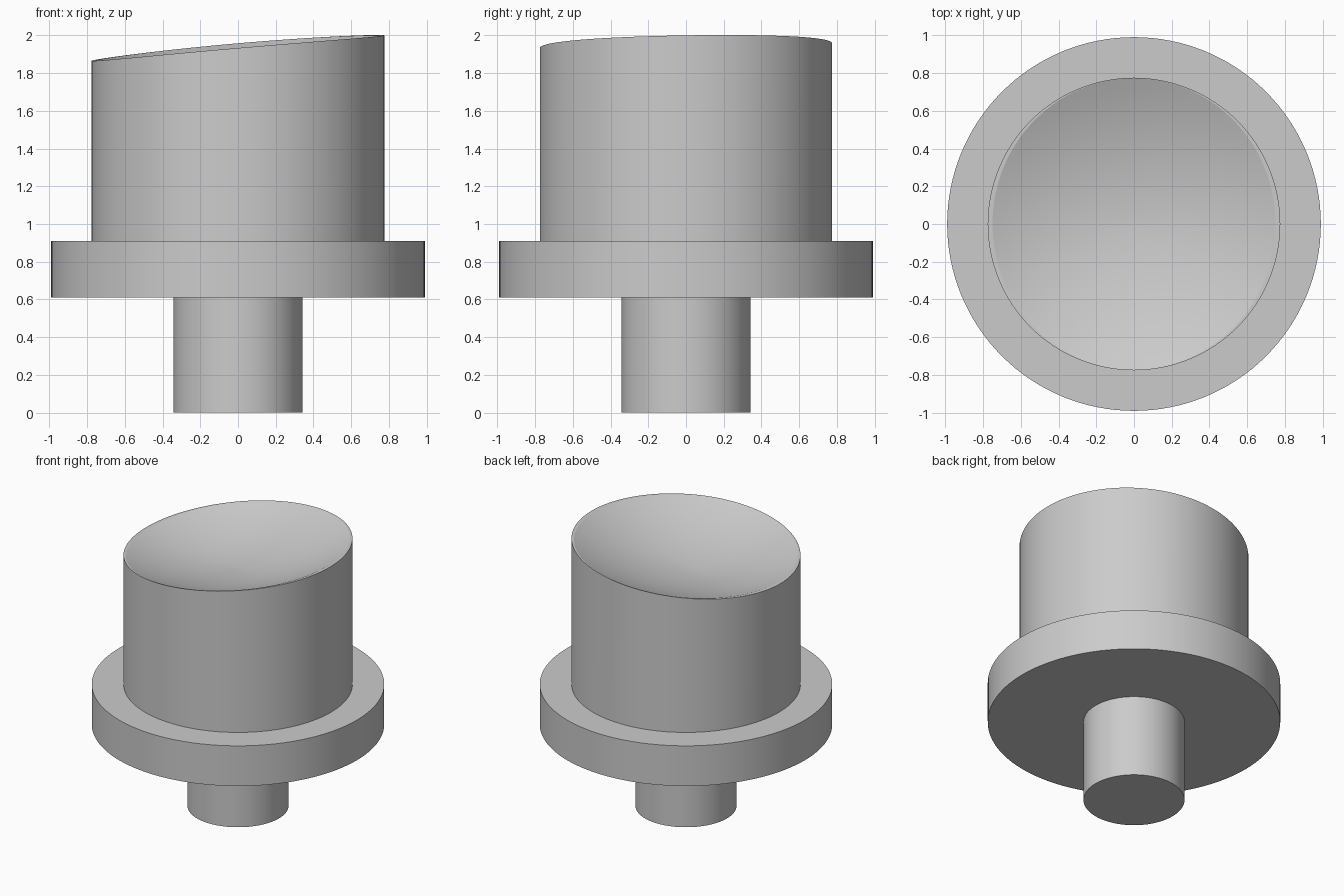
import bpy
import bmesh
import math

SEGMENTS = 128
BODY_R = 0.775

if "Cube" in bpy.data.objects:
    bpy.data.objects.remove(bpy.data.objects["Cube"], do_unlink=True)

grey = bpy.data.materials.new("plain_grey")
grey.use_nodes = True
grey.diffuse_color = (0.6, 0.6, 0.6, 1)
grey.node_tree.nodes["Principled BSDF"].inputs["Base Color"].default_value = (0.6, 0.6, 0.6, 1)


def rim_height(x, y):
    """Sloping rim: rises towards +x and slightly towards the back."""
    t = y / BODY_R
    return 1.9325 + 0.087 * x + 0.0125 * t * (t + 1)


def ring(bm, rx, ry, height):
    """One closed loop of vertices; height is a function of x and y."""
    verts = []
    for i in range(SEGMENTS):
        a = math.tau * i / SEGMENTS
        x, y = rx * math.cos(a), ry * math.sin(a)
        verts.append(bm.verts.new((x, y, height(x, y))))
    return verts


def bridge(bm, low, high):
    for i in range(SEGMENTS):
        j = (i + 1) % SEGMENTS
        bm.faces.new((low[i], low[j], high[j], high[i]))


def finish(bm, name):
    mesh = bpy.data.meshes.new(name)
    bmesh.ops.recalc_face_normals(bm, faces=bm.faces)
    bm.to_mesh(mesh)
    bm.free()
    mesh.materials.append(grey)
    obj = bpy.data.objects.new(name, mesh)
    bpy.context.collection.objects.link(obj)
    bpy.ops.object.select_all(action="DESELECT")
    obj.select_set(True)
    bpy.context.view_layer.objects.active = obj
    bpy.ops.object.shade_smooth_by_angle(angle=math.radians(20))


# Stem and flange, turned as one solid
bm = bmesh.new()
profile = [(0.342, 0), (0.342, 0.61), (0.99, 0.61), (0.99, 0.91), (0.7, 0.91)]
loops = [ring(bm, r, r, lambda x, y, z=z: z) for r, z in profile]
for low, high in zip(loops, loops[1:]):
    bridge(bm, low, high)
bm.faces.new(loops[0])
bm.faces.new(loops[-1])
finish(bm, "stem_and_flange")

# Body: slanted cylinder with a thin rim and a shallow dish in the top
bm = bmesh.new()
base = ring(bm, BODY_R, BODY_R, lambda x, y: 0.9)
outer = ring(bm, BODY_R, BODY_R, rim_height)
bm.faces.new(base)
bridge(bm, base, outer)

DISH_DEPTH, STEPS = 0.16, 14
previous = outer
for k in range(STEPS):
    s = 1 - k / STEPS

    def dish(x, y, s=s):
        edge = rim_height(x / s, y / s)
        return 1.9325 + (edge - 1.9325) * s - DISH_DEPTH * (1 - s * s)

    loop = ring(bm, 0.75 * s, 0.773 * s, dish)
    bridge(bm, previous, loop)
    previous = loop
centre = bm.verts.new((0, 0, 1.9325 - DISH_DEPTH))
for i in range(SEGMENTS):
    bm.faces.new((previous[i], previous[(i + 1) % SEGMENTS], centre))
finish(bm, "dished_body")
